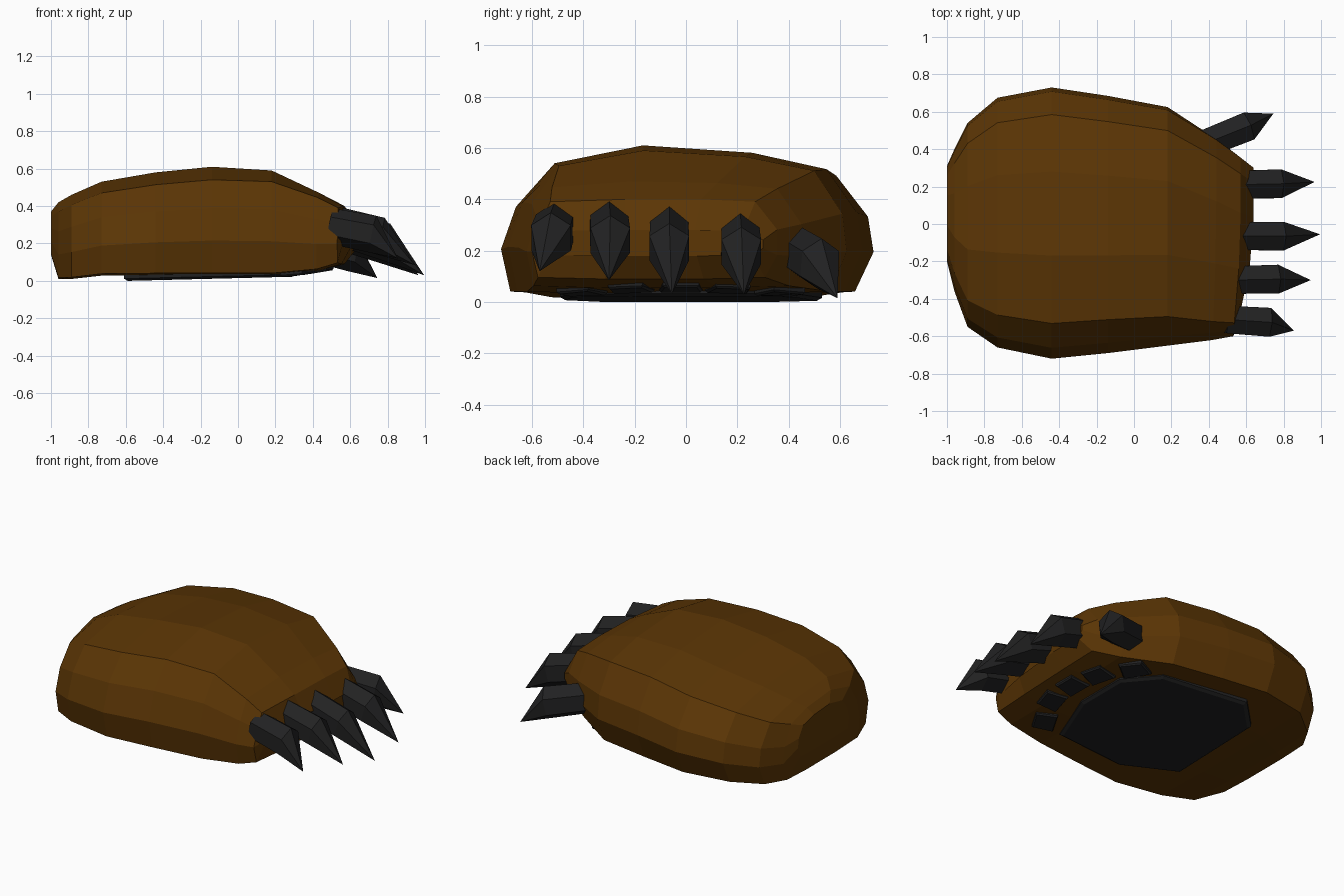
import bpy, bmesh, math
from mathutils import Vector

if "Cube" in bpy.data.objects:
    bpy.data.objects.remove(bpy.data.objects["Cube"])


def material(name, rgb):
    m = bpy.data.materials.new(name)
    m.diffuse_color = (*rgb, 1)
    m.use_nodes = True
    m.node_tree.nodes["Principled BSDF"].inputs["Base Color"].default_value = m.diffuse_color
    return m


BROWN = material("brown fur", (0.105, 0.036, 0.0015))
BLACK = material("charcoal", (0.0155, 0.0155, 0.016))


def loft(name, rings, mat, tip=None):
    """Skin closed rings of equal length; cap the start, and cap or point the end."""
    bm = bmesh.new()
    rows = [[bm.verts.new(p) for p in r] for r in rings]
    n = len(rows[0])
    for a, b in zip(rows, rows[1:]):
        for i in range(n):
            j = (i + 1) % n
            bm.faces.new((a[i], a[j], b[j], b[i]))
    bm.faces.new(rows[0])
    if tip is None:
        bm.faces.new(rows[-1])
    else:
        t = bm.verts.new(tip)
        for i in range(n):
            bm.faces.new((rows[-1][i], rows[-1][(i + 1) % n], t))
    bmesh.ops.recalc_face_normals(bm, faces=bm.faces)
    me = bpy.data.meshes.new(name)
    bm.to_mesh(me)
    bm.free()
    me.materials.append(mat)
    ob = bpy.data.objects.new(name, me)
    bpy.context.collection.objects.link(ob)
    return ob


# Paw body: normalised cross-section (across, height), boxier towards the front
SECTION = [(-1, .32), (-.92, .62), (-.74, .88), (-.24, 1), (.38, .95), (.8, .84),
           (.97, .55), (1, .3), (.9, .02), (.4, 0), (-.4, 0), (-.95, .02)]
FRONT = [(-1, .35), (-.93, .68), (-.85, .97), (-.24, 1), (.38, 1), (.82, .97),
         (1, .62), (1, .3), (.9, .02), (.4, 0), (-.4, 0), (-.95, .02)]
# x, y min, y max, z min, z max, lean back of the -y side, blend to front section
STATIONS = [(-1.0, -.20, .31, .14, .37, 0, 0),
            (-.96, -.36, .40, .01, .42, 0, 0),
            (-.89, -.55, .54, .01, .46, 0, 0),
            (-.73, -.66, .675, .028, .53, 0, 0),
            (-.44, -.72, .73, .03, .58, 0, 0),
            (-.14, -.69, .685, .03, .61, 0, 0),
            (.18, -.65, .625, .03, .59, 0, .15),
            (.44, -.62, .455, .055, .47, .02, .7),
            (.57, -.60, .355, .09, .40, .04, 1),
            (.64, -.56, .30, .18, .28, .09, 1)]
rings = []
for x, y0, y1, z0, z1, lean, k in STATIONS:
    mid, half = (y0 + y1) / 2, (y1 - y0) / 2
    ring = []
    for a, b in zip(SECTION, FRONT):
        u, v = Vector(a).lerp(Vector(b), k)
        ring.append((x - lean * max(0, -u), mid + u * half, z0 + v * (z1 - z0)))
    rings.append(ring)
loft("paw_body", rings, BROWN)


# Claws: hexagonal shaft from base to bend, then a point
def claw(name, base, bend, tip):
    base, bend, tip = Vector(base), Vector(bend), Vector(tip)
    d = (bend - base).normalized()
    side = d.cross(Vector((0, 0, 1))).normalized()
    up = side.cross(d)
    hexagon = [(0, .1), (.077, .05), (.077, -.05), (0, -.1), (-.077, -.05), (-.077, .05)]
    loft(name, [[c + side * a * s + up * b * s for a, b in hexagon]
                for c, s in ((base, .95), (bend, 1))], BLACK, tip)


CLAWS = [((.49, -.51, .295), (.72, -.525, .25), (.855, -.57, .12)),
         ((.51, -.30, .305), (.76, -.295, .24), (.945, -.30, .085)),
         ((.54, -.065, .285), (.785, -.065, .21), (.995, -.055, .03)),
         ((.53, .21, .265), (.775, .215, .195), (.965, .225, .03)),
         ((.38, .43, .205), (.605, .52, .15), (.745, .59, .015))]
for i, c in enumerate(CLAWS):
    claw(f"claw_{i + 1}", *c)


# Pads: bevelled slabs under the paw, following its slope
def pad(name, outline, z_top, z_low, inset, bevel):
    cx = sum(p[0] for p in outline) / len(outline)
    cy = sum(p[1] for p in outline) / len(outline)
    low = [(cx + (x - cx) * inset, cy + (y - cy) * inset, z_low(x)) for x, y in outline]
    loft(name, [[(x, y, z_top) for x, y in outline],
                [(x, y, z_low(x) + bevel) for x, y in outline], low], BLACK)


pad("palm_pad", [(.17, -.46), (.31, -.1), (.31, .24), (.15, .44), (-.4, .53),
                 (-.59, .34), (-.61, -.32), (-.3, -.49)],
    .07, lambda x: .024 * (x + .61), .96, .012)

# Toe pads: x, y, turn in degrees
for i, (x, y, turn) in enumerate([(.32, -.41, -30), (.425, -.22, -15), (.445, -.02, 0),
                                  (.415, .17, 12), (.31, .37, 30)]):
    t = math.radians(turn)
    corners = [(-.06, -.085), (.065, -.07), (.065, .07), (-.06, .085)]
    pad(f"toe_pad_{i + 1}",
        [(x + a * math.cos(t) - b * math.sin(t), y + a * math.sin(t) + b * math.cos(t))
         for a, b in corners],
        .11, lambda px: .022 + .15 * max(0, px - .28), .9, .008)
